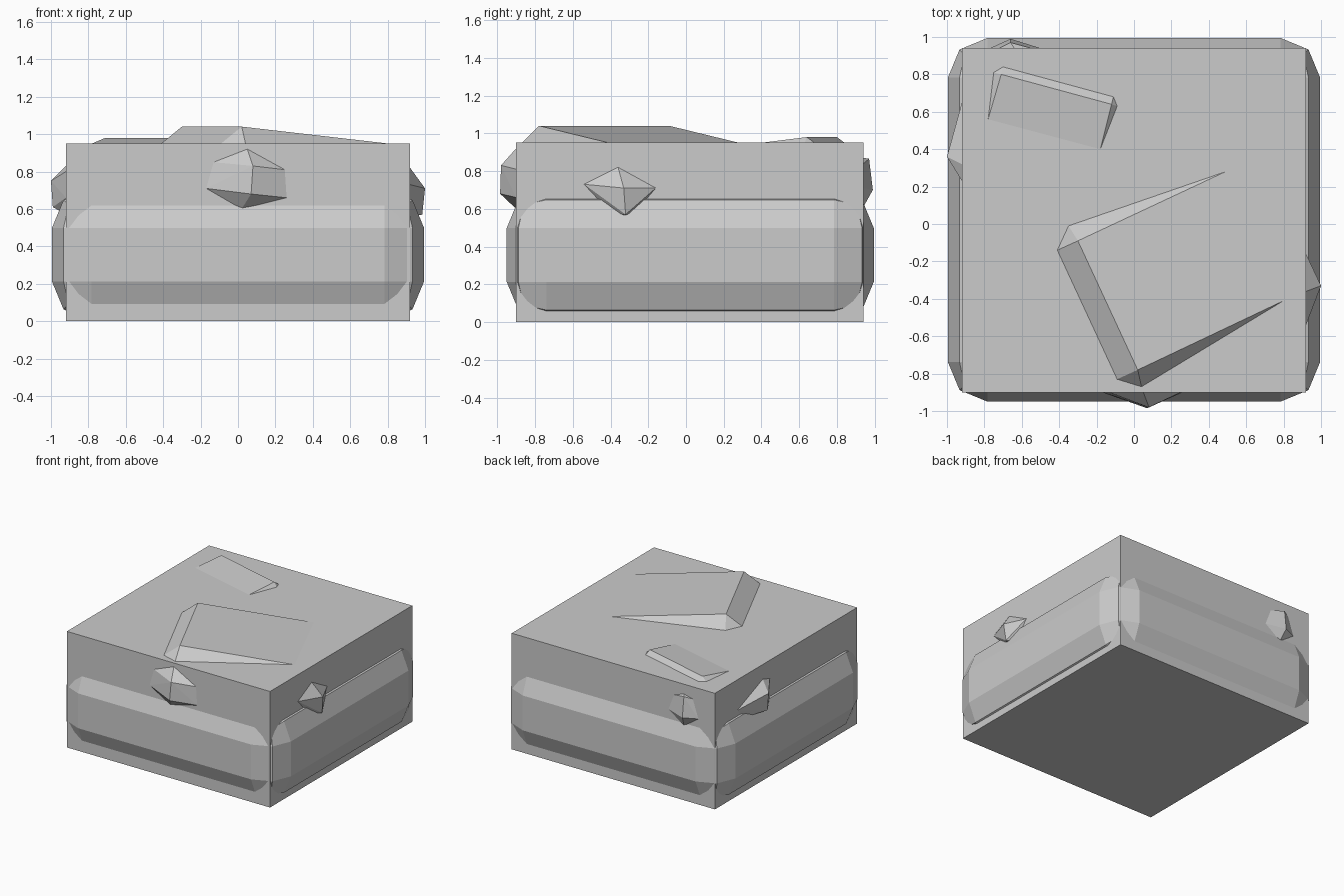
import bpy, bmesh

cube = bpy.data.objects.get("Cube")
if cube:
    bpy.data.objects.remove(cube, do_unlink=True)

# Single stone grey
stone = bpy.data.materials.new("stone_grey")
stone.use_nodes = True
GREY = (0.6, 0.6, 0.6, 1)
stone.diffuse_color = GREY
stone.node_tree.nodes["Principled BSDF"].inputs["Base Color"].default_value = GREY


def finish(name, bm):
    bmesh.ops.recalc_face_normals(bm, faces=bm.faces)
    mesh = bpy.data.meshes.new(name)
    bm.to_mesh(mesh)
    bm.free()
    mesh.materials.append(stone)
    obj = bpy.data.objects.new(name, mesh)
    bpy.context.collection.objects.link(obj)
    return obj


def box(name, low, high, bevel=0):
    bm = bmesh.new()
    bmesh.ops.create_cube(bm, size=1)
    for v in bm.verts:
        v.co = [high[i] if v.co[i] > 0 else low[i] for i in range(3)]
    if bevel:
        bmesh.ops.bevel(bm, geom=bm.edges[:], offset=bevel, segments=2,
                        profile=0.5, affect='EDGES')
    return finish(name, bm)


def chip(name, axis, plane, outline, tips):
    """Faceted lump: an outline on a wall plane, rising to two tips."""
    root = plane * 0.97
    points = list(tips)
    for a, b in outline:
        for depth in (plane, root):
            p = [a, b]
            p.insert(axis, depth)
            points.append(p)
    bm = bmesh.new()
    for p in points:
        bm.verts.new(p)
    hull = bmesh.ops.convex_hull(bm, input=bm.verts[:])
    loose = {e for e in hull["geom_interior"] + hull["geom_unused"]
             if isinstance(e, bmesh.types.BMVert)}
    bmesh.ops.delete(bm, geom=list(loose), context='VERTS')
    bmesh.ops.dissolve_limit(bm, angle_limit=0.03, verts=bm.verts[:], edges=bm.edges[:])
    return finish(name, bm)


# Main block and the rounded band that bulges through its walls
box("block", (-0.92, -0.9, 0), (0.92, 0.94, 0.95))
box("bulging_band", (-0.995, -0.95, 0.001), (0.995, 0.995, 0.71), 0.212)

# Sloping slabs on the top
chip("large_top_slab", 2, 0.95,
     [(-.35, -.01), (-.41, -.14), (-.09, -.83), (.04, -.87), (.8, -.41), (.49, .28)],
     [(-.3, -.09, 1.04), (.02, -.78, 1.04)])
chip("small_top_slab", 2, 0.95,
     [(-.78, .56), (-.75, .81), (-.7, .84), (-.11, .68), (-.09, .63), (-.18, .4)],
     [(-.71, .8, .98), (-.12, .64, .98)])

# Faceted lumps on the four walls
chip("front_lump", 1, -0.9,
     [(-.13, .85), (.05, .92), (.25, .81), (.26, .66), (.02, .6), (-.17, .71)],
     [(.08, -.98, .83), (.07, -.985, .68)])
chip("back_lump", 1, 0.94,
     [(-.72, .85), (-.64, .87), (-.55, .84), (-.5, .71), (-.64, .61), (-.77, .7)],
     [(-.66, .97, .865), (-.66, .99, .7)])
chip("left_lump", 0, 0.92,
     [(-.54, .73), (-.36, .82), (-.16, .71), (-.28, .57), (-.34, .555), (-.4, .58)],
     [(1.0, -.33, .71), (.985, -.32, .57)])
chip("right_lump", 0, -0.92,
     [(.65, .7), (.58, .61), (.32, .57), (.23, .66), (.23, .8), (.32, .83)],
     [(-1.0, .36, .75), (-.99, .36, .61)])
